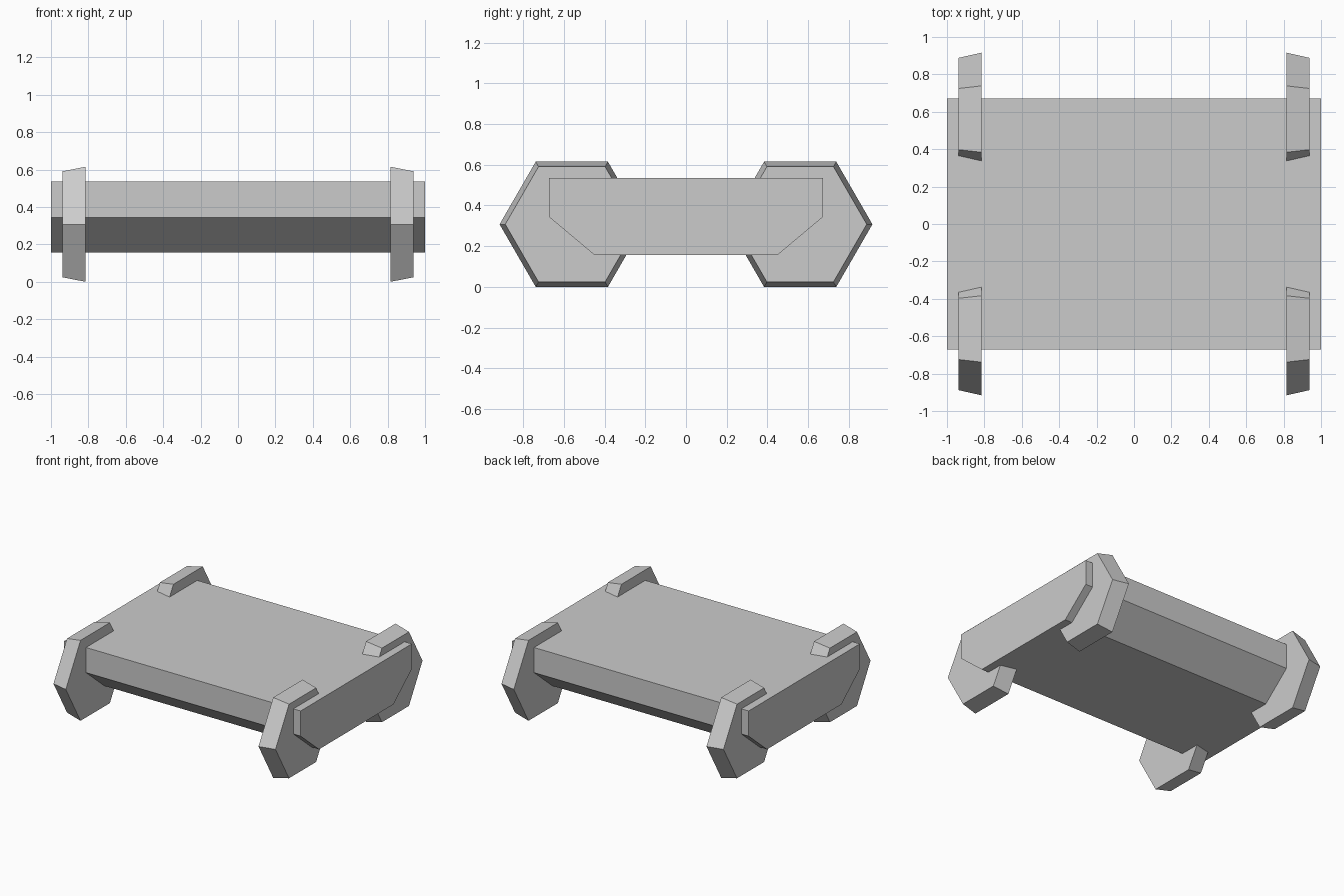
import bpy, bmesh
from math import cos, sin, pi

default = bpy.data.objects.get("Cube")
if default:
    bpy.data.objects.remove(default, do_unlink=True)

grey = bpy.data.materials.new("light grey")
grey.use_nodes = True
colour = (0.6, 0.6, 0.6, 1)
grey.diffuse_color = colour
grey.node_tree.nodes["Principled BSDF"].inputs["Base Color"].default_value = colour


def loft_x(name, sections):
    """Closed solid through two (x, [(y, z), ...]) sections."""
    bm = bmesh.new()
    rings = [[bm.verts.new((x, y, z)) for y, z in pts] for x, pts in sections]
    a, b = rings
    bm.faces.new(a)
    bm.faces.new(b)
    for i in range(len(a)):
        j = (i + 1) % len(a)
        bm.faces.new((a[i], a[j], b[j], b[i]))
    bmesh.ops.recalc_face_normals(bm, faces=bm.faces)
    mesh = bpy.data.meshes.new(name)
    bm.to_mesh(mesh)
    bm.free()
    mesh.materials.append(grey)
    obj = bpy.data.objects.new(name, mesh)
    bpy.context.collection.objects.link(obj)
    return obj


def hexagon(y, z, r):
    return [(y + r * cos(i * pi / 3), z + r * sin(i * pi / 3)) for i in range(6)]


# Flat hull with chamfered underside
hull = [(-0.672, 0.535), (-0.672, 0.343), (-0.45, 0.157),
        (0.45, 0.157), (0.672, 0.343), (0.672, 0.535)]
loft_x("hull", [(-1, hull), (1, hull)])

# Hexagonal wheels, tapering outwards
for side, sx in (("left", 1), ("right", -1)):
    for end, sy in (("front", -1), ("back", 1)):
        y, z = sy * 0.561, 0.3075
        loft_x(f"{end}_{side}_wheel", [(sx * 0.815, hexagon(y, z, 0.355)),
                                       (sx * 0.939, hexagon(y, z, 0.327))])
